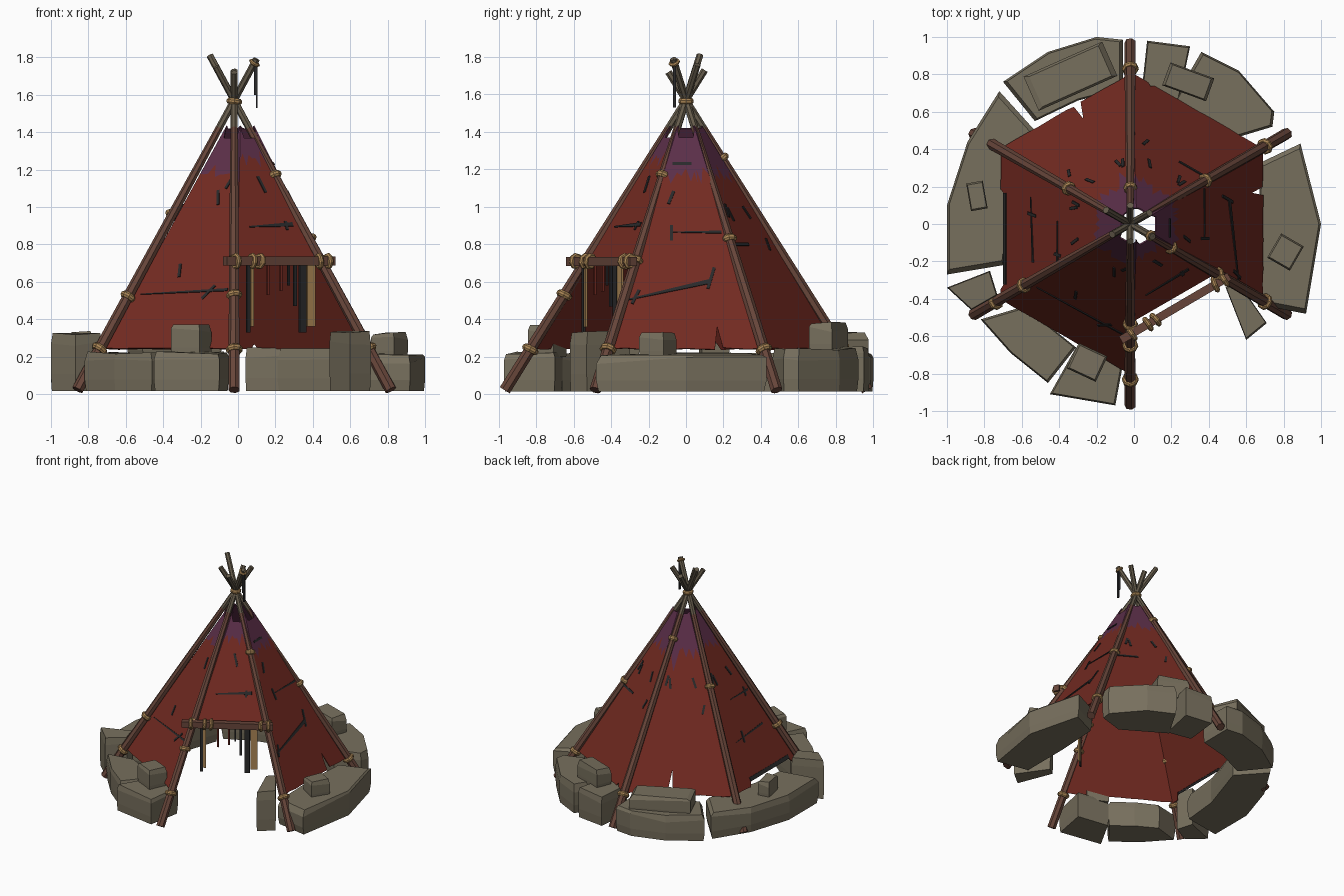
import bpy, bmesh, math, random
from mathutils import Vector as V, Matrix

if "Cube" in bpy.data.objects:
    bpy.data.objects.remove(bpy.data.objects["Cube"])
random.seed(4)

def mat(name, r, g, b):
    m = bpy.data.materials.new(name)
    m.diffuse_color = (r, g, b, 1)
    m.use_nodes = True
    m.node_tree.nodes["Principled BSDF"].inputs["Base Color"].default_value = m.diffuse_color
    return m

RED = mat("red hide", .17, .023, .015)
PURPLE = mat("purple hide", .105, .028, .066)
BROWN = mat("brown wood", .135, .06, .042)
GREY = mat("weathered wood", .13, .105, .07)
ROPE = mat("rope", .4, .235, .09)
BLACK = mat("charcoal", .022, .022, .023)
STONE = mat("stone", .185, .16, .11)

def obj(name, verts, faces, mats, ids=None, recalc=True):
    me = bpy.data.meshes.new(name)
    me.from_pydata([tuple(v) for v in verts], [], faces)
    for m in mats:
        me.materials.append(m)
    if ids:
        me.polygons.foreach_set("material_index", ids)
    if recalc:
        bm = bmesh.new()
        bm.from_mesh(me)
        bmesh.ops.recalc_face_normals(bm, faces=bm.faces)
        bm.to_mesh(me)
        bm.free()
    o = bpy.data.objects.new(name, me)
    bpy.context.collection.objects.link(o)
    return o

def loft(name, rings, mats, ids=None):
    """Closed skin through equal rings; ids gives one material per band."""
    n = len(rings[0])
    faces, fid = [], []
    for i in range(len(rings) - 1):
        for j in range(n):
            k = (j + 1) % n
            faces.append((i*n + j, i*n + k, (i+1)*n + k, (i+1)*n + j))
            fid.append(ids[i] if ids else 0)
    faces += [tuple(range(n)), tuple(range((len(rings)-1)*n, len(rings)*n))]
    fid += [0, ids[-1] if ids else 0]
    return obj(name, [v for r in rings for v in r], faces, mats, fid)

def box(name, c, ex, ey, ez, m):
    """Box from centre and three half-extent vectors."""
    q = [(-1, -1), (1, -1), (1, 1), (-1, 1)]
    return loft(name, [[c + ex*a + ey*b + ez*s for a, b in q] for s in (-1, 1)], [m])

# Frame geometry: six poles meeting at one apex
APEX = V((-.02, 0, 1.57))

def radial(k):
    a = math.radians(-90 + 60*k)
    return V((math.cos(a), math.sin(a), 0))

def pole_pt(k, z):
    return V((APEX.x, 0, z)) + radial(k) * (.965*(1.57 - z)/1.545)

def hide_pt(k, t, z):
    r = .812 - .608*(z - .24)
    return V((APEX.x*(1.4 - z) + .012, 0, z)) + (radial(k)*(1 - t) + radial(k+1)*t)*r

def frame(d):
    d = d.normalized()
    x = d.cross(V((0, 1, .13))).normalized()
    return x, d.cross(x), d

def ring(c, d, r, n):
    x, y, _ = frame(d)
    return [c + (x*math.cos(2*math.pi*i/n) + y*math.sin(2*math.pi*i/n))*r for i in range(n)]

def rope(name, c, d, r, h=.017):
    """Flat tilted band with a rounded outside, wrapped around a bar."""
    d = (d.normalized() + V([random.uniform(-.15, .15) for _ in range(3)])).normalized()
    prof = [(-h, r - .008), (-h, r + .004), (-h*.4, r + .012), (h*.4, r + .012),
            (h, r + .004), (h, r - .008)]
    loft(name, [ring(c + d*o, d, q, 8) for o, q in prof], [ROPE])

# Poles and their rope bindings
tops = [1.73, 1.81, 1.75, 1.72, 1.79, 1.76]
binds = [[.24, .53, .71], [.24, .71, 1.17], [.24, .83], [.24, 1.26], [.96], [.24, .52]]
for k in range(6):
    d = pole_pt(k, 1) - pole_pt(k, 0)
    zs = [.022, .5, 1.0, 1.42, tops[k]]
    rad = [.032, .029, .025, .02, .019]
    loft("pole", [ring(pole_pt(k, z), d, r, 7) for z, r in zip(zs, rad)],
         [BROWN, GREY], [0, 0, 0, 1])
    for z in binds[k]:
        rope("pole_binding", pole_pt(k, z), d, .035 - .008*z)
rope("apex_binding", APEX - V((0, 0, .005)), V((0, 0, 1)), .029, .016)

# Hide cover: six flat panels, jagged purple top, torn hem
verts, faces, ids = [], [], []
tears = {1: (.72, .12), 3: (.42, .16), 2: (.85, .03)}
for k in range(6):
    cols = [(i/10, .72 if k == 0 else .24 + random.uniform(0, .008)) for i in range(11)]
    if k in tears:
        t, h = tears[k]
        cols = [c for c in cols if abs(c[0] - t) > .05]
        cols += [(t - .03, .24), (t + .005, .24 + h), (t + .025, .25)]
    if k == 4:
        cols = [(t, .285 if .28 < t < .92 else z) for t, z in cols] + [(.27, .24), (.93, .24)]
    base = len(verts)
    cols.sort()
    for i, (t, zb) in enumerate(cols):
        zp = (1.26 if k == 0 else 1.17) + (.03 if i % 2 else -.02) + random.uniform(-.03, .03)
        if k == 3 and i == 3:
            zp = 1.04
        dip = min(1, 5*min(t, 1 - t))
        zt = 1.435 - (.065 if k in (0, 1, 5) else .015)*dip
        verts += [hide_pt(k, t, z) for z in (zb, zp, zt)]
        if i:
            a, b = base + 3*(i-1), base + 3*i
            faces += [(a, b, b+1, a+1), (a+1, b+1, b+2, a+2)]
            ids += [0, 1]
cover = obj("hide_cover", verts, faces, [RED, PURPLE], ids, recalc=False)
sol = cover.modifiers.new("thickness", 'SOLIDIFY')
sol.thickness = .008

# Stitches and tapered slits: (panel, across, height, length, tilt in degrees, width)
def stitch(k, t, z, ln, ang, w=.016, name="stitch"):
    e = (hide_pt(k, 1, z) - hide_pt(k, 0, z)).normalized()
    up = (hide_pt(k, .5, z + .1) - hide_pt(k, .5, z)).normalized()
    n = e.cross(up)
    a = math.radians(ang)
    x, y = e*math.cos(a) + up*math.sin(a), up*math.cos(a) - e*math.sin(a)
    c = hide_pt(k, t, z) + n*.001
    thin = .25 if ln > .2 and name == "stitch" else 1
    flat = [x*-ln/2 + y*w*thin/2, x*-ln/2 - y*w*thin/2, x*ln/2 - y*w/2, x*ln/2 + y*w/2]
    loft(name, [[c + p + n*s for p in flat] for s in (-.004, .004)], [BLACK])

marks = [(5, .48, .545, .53, 3), (5, .72, .545, .1, 55), (5, .36, .66, .08, 100),
         (5, .6, 1.05, .09, 105), (5, .8, 1.14, .1, 70), (0, .49, .9, .27, 3, .024),
         (0, .72, .9, .05, 90), (0, .5, 1.12, .1, 105), (1, .64, .865, .26, 0),
         (1, .33, .55, .48, 14, .026), (1, .08, .52, .09, 65), (1, .73, .62, .13, 75),
         (1, .32, .86, .09, 90), (1, .25, 1.05, .08, 70), (1, .4, 1.23, .1, 0)]
for k in (2, 3, 4):
    marks += [(k, .2, .98, .08, 75), (k, .27, .96, .08, 95), (k, .75, .97, .08, 110),
              (k, .85, .8, .07, 80)]
marks += [(4, .55, .55, .35, 4), (4, .42, .55, .09, 80), (4, .7, .8, .22, 0), (2, .2, .8, .2, 0)]
for m in marks:
    stitch(*m)
stitch(4, .6, .285, .49, 0, .03, "rolled_hem")

# Door lintel with bindings and hanging strips
A, B = V((-.07, -.62, .71)), V((.51, -.28, .71))
L = (B - A).normalized()
side = L.cross(V((0, 0, 1)))
box("door_lintel", (A + B)/2, (B - A)/2, side*.022, V((0, 0, .024)), BROWN)
for f in (.1, .25, .32, .87, .95):
    rope("lintel_binding", A.lerp(B, f), L, .032, .013)
strips = [(.055, .022, .33, BLACK), (.075, .02, .36, ROPE), (.16, .012, .53, RED),
          (.23, .012, .55, RED), (.305, .02, .47, BLACK), (.345, .04, .33, BLACK),
          (.39, .05, .36, ROPE), (.27, .012, .58, BLACK)]
for x, w, z, m in strips:
    c = A.lerp(B, (x + .07)/.58)
    c.z = (z + .7)/2
    box("hanging_strip", c, L*w/2, side*.006, V((0, 0, (.7 - z)/2)), m)

# Cord dangling from a pole tip
tip = pole_pt(4, 1.77)
rope("tip_knot", tip, pole_pt(4, 1) - pole_pt(4, 0), .019, .01)
for dx, z in ((.012, 1.53), (.002, 1.6)):
    box("hanging_cord", V((tip.x + dx, tip.y, (z + 1.79)/2)), V((.005, 0, 0)),
        V((0, .008, 0)), V((0, 0, (1.79 - z)/2)), BLACK)

# Stones: plan outline, extruded, with chamfered irregular top
def rock(name, plan, h, z0=.015, inset=.06):
    c = sum((V(p) for p in plan), V((0, 0))) / len(plan)
    def level(z, s, j=0):
        return [V((*(c + (V(p) - c)*s), z + random.uniform(-j, j))) for p in plan]
    loft(name, [level(z0, .97), level(z0 + (h - z0)*.3, 1),
                level(z0 + (h - z0)*.82, 1, .02), level(h, 1 - inset, .008)], [STONE])

ring_stones = [
    ([(-.7, .76), (-.46, .92), (-.2, 1.0), (-.06, .985), (-.06, .72), (-.3, .66), (-.53, .55)], .22),
    ([(-.72, .71), (-.89, .44), (-1, .1), (-1, -.27), (-.7, -.22), (-.67, .08), (-.53, .5)], .22),
    ([(-1, -.34), (-.87, -.46), (-.73, -.38), (-.77, -.25)], .32),
    ([(-.82, -.51), (-.66, -.69), (-.46, -.85), (-.31, -.66), (-.46, -.54), (-.62, -.45)], .22),
    ([(-.45, -.91), (-.1, -.97), (-.05, -.7), (-.31, -.66)], .22),
    ([(.49, -.34), (.55, -.3), (.71, -.53), (.6, -.62)], .33),
    ([(.66, -.43), (.92, -.48), (1, 0), (.89, .43), (.68, .33), (.66, -.02)], .215),
    ([(.36, .92), (.56, .82), (.75, .6), (.74, .52), (.54, .46), (.21, .66)], .24),
    ([(.07, .98), (.3, .95), (.24, .66), (.04, .7)], .25)]
for plan, h in ring_stones:
    rock("ring_stone", plan, h)

# Loose stones on top: x, y, length, depth, turn, base, top
for x, y, w, d, a, z0, z1 in [(-.34, .79, .46, .2, 24, .19, .33), (-.84, .15, .09, .15, 10, .2, .33),
                              (-.25, -.74, .17, .15, -25, .2, .365), (.81, -.15, .14, .15, -30, .19, .325),
                              (.29, .76, .25, .13, -20, .22, .38)]:
    ca, sa = math.cos(math.radians(a)), math.sin(math.radians(a))
    rock("loose_stone", [(x + (i*w*ca - j*d*sa)/2, y + (i*w*sa + j*d*ca)/2)
                         for i, j in ((-1, -1), (1, -1), (1, 1), (-1, 1))], z1, z0, .12)
